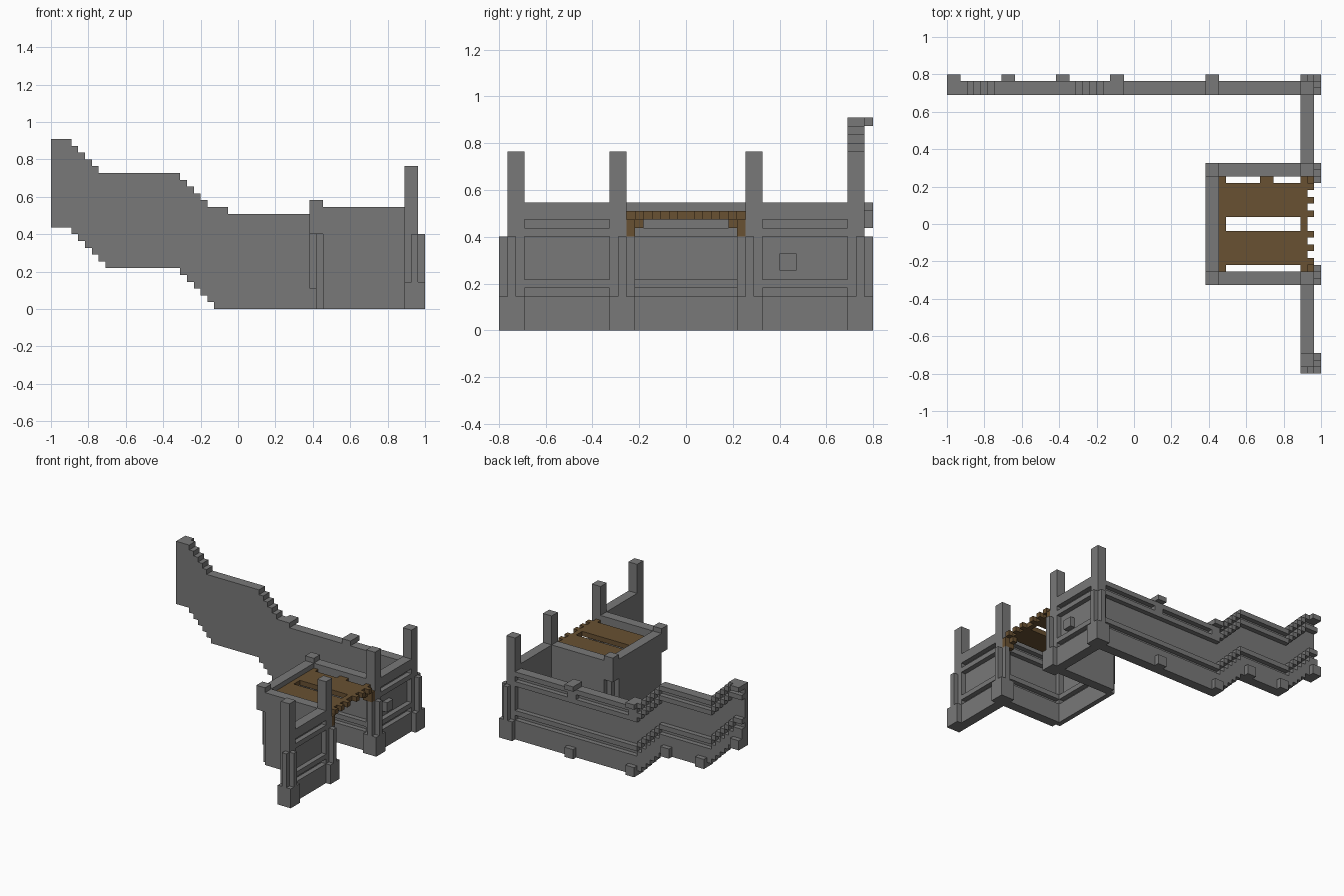
import bpy
import bmesh
from itertools import groupby

if "Cube" in bpy.data.objects:
    bpy.data.objects.remove(bpy.data.objects["Cube"])

U = 2 / 55          # size of one building block
HALF = 27.5         # blocks from the left end to the centre


def material(name, rgb):
    m = bpy.data.materials.new(name)
    m.use_nodes = True
    m.diffuse_color = (*rgb, 1)
    bsdf = next(n for n in m.node_tree.nodes if n.type == 'BSDF_PRINCIPLED')
    bsdf.inputs["Base Color"].default_value = (*rgb, 1)
    return m


STONE = material("grey stone", (0.19, 0.19, 0.19))
WOOD = material("brown wood", (0.14, 0.082, 0.032))


def build(name, boxes, mat=STONE, mirror=False):
    """Join boxes (x0, x1, y0, y1, z0, z1), in blocks, into one object."""
    if mirror:
        boxes = boxes + [(a, b, -d, -c, e, f) for a, b, c, d, e, f in boxes]
    bm = bmesh.new()
    for x0, x1, y0, y1, z0, z1 in boxes:
        verts = bmesh.ops.create_cube(bm, size=1)["verts"]
        for v in verts:
            v.co.x = ((x0 + x1) / 2 + v.co.x * (x1 - x0) - HALF) * U
            v.co.y = ((y0 + y1) / 2 + v.co.y * (y1 - y0)) * U
            v.co.z = ((z0 + z1) / 2 + v.co.z * (z1 - z0)) * U
    mesh = bpy.data.meshes.new(name)
    bm.to_mesh(mesh)
    bm.free()
    mesh.materials.append(mat)
    ob = bpy.data.objects.new(name, mesh)
    bpy.context.collection.objects.link(ob)
    return ob


# Stepped heights of the long back wall, per column
def stairs(start, *drops):
    return lambda i: start - sum(min(max(i - a + 1, 0), n) for a, n in drops)


wall_bottom = stairs(12, (3, 6), (19, 6))
base_top = stairs(16, (2, 6), (19, 6))
wall_top = stairs(25, (3, 5), (19, 5), (26, 1))


def band(low, high, y0, y1):
    """Boxes following two stepped outlines along the back wall."""
    out = []
    for (z0, z1), run in groupby(range(52), lambda i: (low(i), high(i))):
        cols = list(run)
        out.append((cols[0], cols[-1] + 1, y0, y1, z0, z1))
    return out


def shift(f, n):
    return lambda i: f(i) + n


build("back_wall_panel", band(base_top, wall_top, 19, 20))
build("back_wall_base", band(wall_bottom, base_top, 19, 21))
build("back_wall_lower_rail", band(shift(base_top, 1), shift(base_top, 2), 20, 21))
build("back_wall_middle_rail", band(shift(wall_top, -3), shift(wall_top, -2), 20, 21))
build("back_wall_top_rail", band(shift(wall_top, -1), wall_top, 20, 21))

# Feet and caps of the small buttresses on the back wall
feet = [(x, x + 2, 19, 22, wall_bottom(x), wall_bottom(x) + 2) for x in (0, 8, 16, 24, 38)]
build("buttress_feet", feet)
build("buttress_caps", [(0, 2, 19, 22, 24, 25)]
      + [(x, x + 2, 19, 22, 14, 15) for x in (24, 38)]
      + [(x, x + 2, 20, 21, 11, 14) for x in (24, 38)])

# Tall posts with feet and thin pilasters: wall ends and both sides of the gate
build("end_posts", [(52, 54, 19, 21, 0, 21), (52, 55, 19, 22, 0, 4),
                    (54, 55, 20, 21, 4, 11), (53, 54, 21, 22, 4, 11)], mirror=True)
build("gate_posts", [(52, 54, 7, 9, 0, 21), (52, 55, 6, 9, 0, 4),
                     (54, 55, 7, 8, 4, 11), (53, 54, 6, 7, 4, 11)], mirror=True)

# Side walls: plain panel with rails standing proud of it
RAILS = ((0, 4), (5, 6), (11, 12), (13, 15))
build("side_walls", [(52, 53, 9, 19, 0, 15)]
      + [(53, 54, 9, 19, a, b) for a, b in RAILS], mirror=True)
build("side_wall_block", [(53, 54, 11, 13, 7, 9)])

# Gatehouse: flat outside, railed inside, open below and towards the gate
build("gatehouse_side_walls", [(40, 52, 8, 9, 0, 15)]
      + [(40, 52, 7, 8, a, b) for a, b in RAILS], mirror=True)
build("gatehouse_rear_wall", [(38, 39, -7, 7, 3, 15)]
      + [(39, 40, -7, 7, a, b) for a, b in RAILS])
build("gatehouse_corners", [(39, 40, 7, 8, 0, 11), (38, 40, 7, 9, 11, 16)], mirror=True)

# Wooden deck with beams, brackets and ragged plank ends
build("deck_planks", [(40, 53, 1, 6, 13, 14)], WOOD, mirror=True)
build("deck_beams", [(40, 41, -7, 7, 13, 14), (52, 53, -7, 7, 13, 14),
                     (46, 48, 6, 7, 13, 14)], WOOD)
build("plank_ends", [(53, 54, y, y + 1, 13, 14) for y in (1, 3, 5)], WOOD, mirror=True)
build("gate_brackets", [(52, 54, 6, 7, 11, 13), (52, 53, 5, 6, 12, 13),
                        (52, 53, 6, 7, 13, 14)], WOOD, mirror=True)
